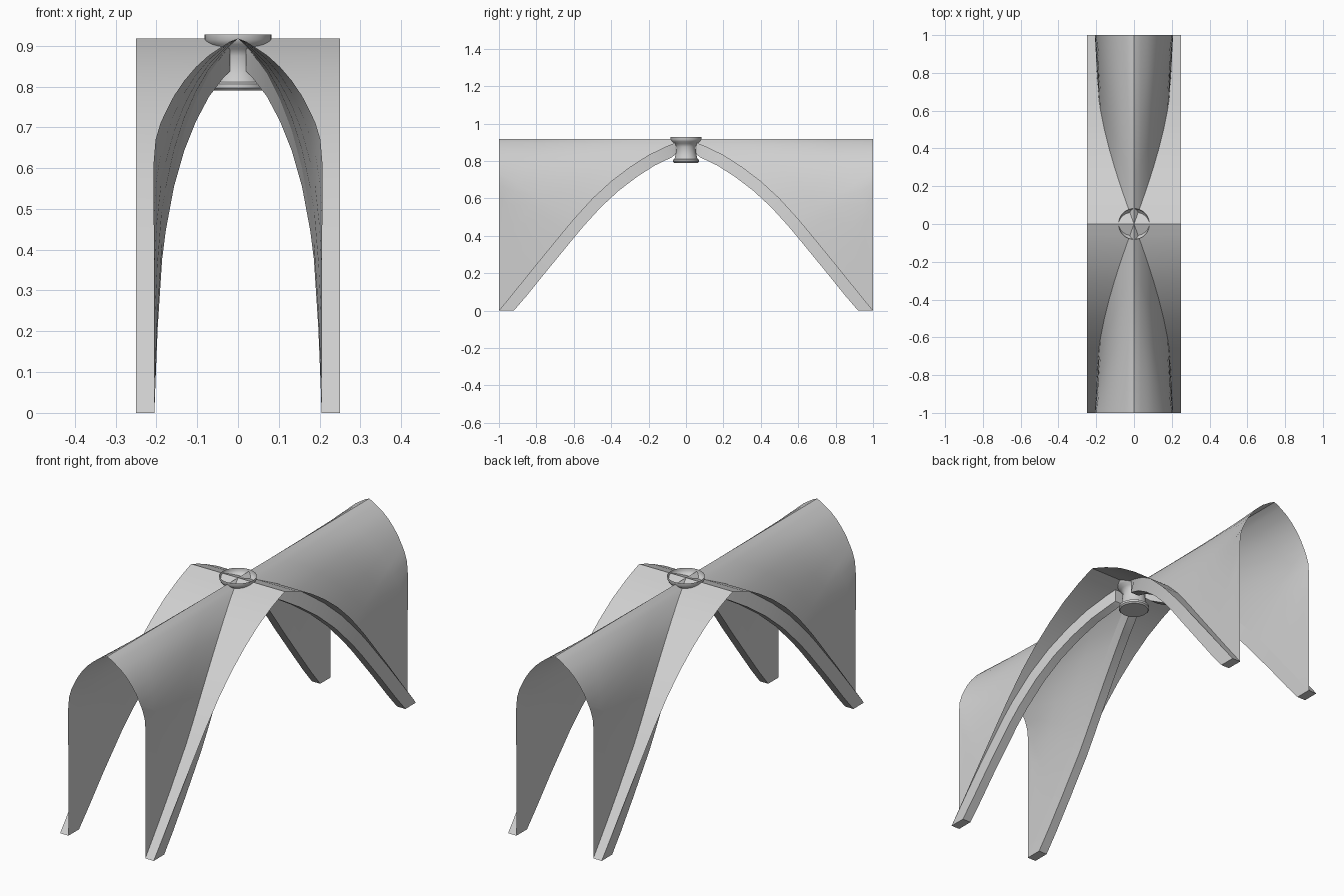
import bpy, bmesh, math
from mathutils import Vector

cube = bpy.data.objects.get("Cube")
if cube:
    bpy.data.objects.remove(cube, do_unlink=True)

stone = bpy.data.materials.new("light_grey_stone")
stone.use_nodes = True
colour = (0.63, 0.63, 0.63, 1)
stone.diffuse_color = colour
stone.node_tree.nodes["Principled BSDF"].inputs["Base Color"].default_value = colour

HALF_X, HALF_Y, CROWN = 0.25, 1.0, 0.918
RIB_W, RIB_D = 0.045, 0.065

# Diagonal groin, crown to foot: x, y, z
groin = [Vector(p) for p in (
    (0, 0, CROWN), (.02, .055, .898), (.036, .1, .88), (.071, .2, .832),
    (.103, .3, .768), (.132, .4, .692), (.157, .5, .6), (.177, .6, .49),
    (.186, .66, .418), (.197, .8, .247), (.202, .9, .123), (.205, 1, 0))]

# Pointed end arch matching each groin point: x, z
arch = [(0, CROWN), (.02, .91), (.036, .9), (.071, .877), (.103, .848),
        (.132, .814), (.157, .777), (.178, .736), (.19, .71),
        (.202, .67), (.207, .61), (.205, 0)]


def finish(name, bm, angle=30):
    bmesh.ops.remove_doubles(bm, verts=bm.verts, dist=1e-5)
    bmesh.ops.dissolve_degenerate(bm, edges=bm.edges, dist=1e-5)
    bmesh.ops.recalc_face_normals(bm, faces=bm.faces)
    mesh = bpy.data.meshes.new(name)
    bm.to_mesh(mesh)
    bm.free()
    obj = bpy.data.objects.new(name, mesh)
    bpy.context.collection.objects.link(obj)
    mesh.materials.append(stone)
    bpy.ops.object.select_all(action='DESELECT')
    obj.select_set(True)
    bpy.context.view_layer.objects.active = obj
    bpy.ops.object.shade_smooth_by_angle(angle=math.radians(angle))
    return obj


def loft(bm, rows, sx, sy, caps=False):
    """Skin a list of point rows, mirrored by the given signs."""
    grid = [[bm.verts.new((p[0] * sx, p[1] * sy, p[2])) for p in r] for r in rows]
    for a, b in zip(grid, grid[1:]):
        for i in range(len(a) - 1):
            bm.faces.new((a[i], a[i + 1], b[i + 1], b[i]))
    if caps:
        bm.faces.new(grid[0])
        bm.faces.new(grid[-1])


# Long vault webs, running out to the front and back arches
steps = 4
long_rows = []
for g, (ax, az) in zip(groin, arch):
    end = Vector((ax, HALF_Y, az))
    long_rows.append([g.lerp(end, i / steps) for i in range(steps + 1)])
for sy, name in ((-1, "front_vault_web"), (1, "back_vault_web")):
    bm = bmesh.new()
    for sx in (-1, 1):
        loft(bm, long_rows, sx, sy)
    finish(name, bm)

# Cross vault webs, straight out to the side edges
cross_rows = [[g, Vector((HALF_X, g.y, g.z))] for g in groin]
for sx, name in ((-1, "right_vault_web"), (1, "left_vault_web")):
    bm = bmesh.new()
    for sy in (-1, 1):
        loft(bm, cross_rows, sx, sy)
    finish(name, bm)

# Diagonal ribs hanging below the groins
rib_rows = []
for i in range(1, len(groin)):
    g = groin[i]
    tangent = groin[min(i + 1, len(groin) - 1)] - groin[i - 1]
    flat = Vector((0, tangent.y, tangent.z)).normalized()
    low = g + Vector((0, flat.z, -flat.y)) * RIB_D
    if i == 1:
        low.y = g.y
    if i == len(groin) - 1:
        low = Vector((g.x, .92, 0))
    low.z = max(low.z, 0)
    side = Vector((RIB_W, 0, 0))
    rib_rows.append([g, low, low + side, g + side])
for sx, side_name in ((-1, "right"), (1, "left")):
    for sy, end_name in ((-1, "front"), (1, "back")):
        bm = bmesh.new()
        loft(bm, rib_rows, sx, sy, caps=True)
        finish(f"{end_name}_{side_name}_rib", bm)

# Round boss at the crossing: flared open rim, waist and foot ring
profile = [(0, .79), (.064, .79), (.07, .796), (.07, .806), (.062, .811),
           (.056, .83), (.051, .875), (.06, .892), (.075, .903),
           (.082, .915), (.082, .928)]
bm = bmesh.new()
sides = 32
rows = []
for k in range(sides + 1):
    a = 2 * math.pi * k / sides
    rows.append([(r * math.cos(a), r * math.sin(a), z) for r, z in profile])
loft(bm, rows, 1, 1)
finish("crossing_boss", bm, 35)
